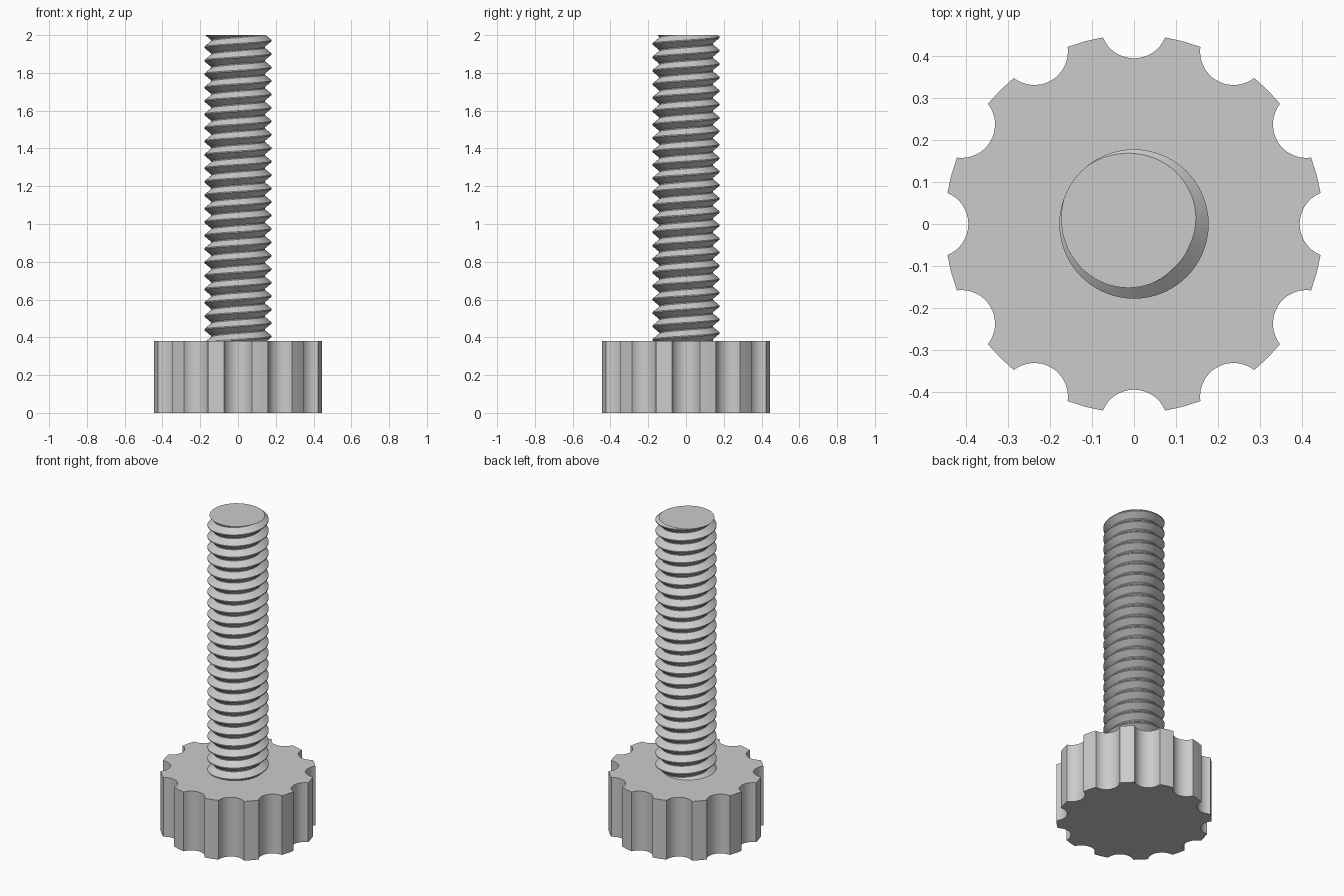
import bpy, bmesh, math
from mathutils import Vector

if "Cube" in bpy.data.objects:
    bpy.data.objects.remove(bpy.data.objects["Cube"], do_unlink=True)

GREY = bpy.data.materials.new("plain_grey")
GREY.use_nodes = True
GREY.diffuse_color = (0.6, 0.6, 0.6, 1)
GREY.node_tree.nodes["Principled BSDF"].inputs["Base Color"].default_value = (0.6, 0.6, 0.6, 1)


def finish(bm, name):
    bmesh.ops.recalc_face_normals(bm, faces=bm.faces[:])
    mesh = bpy.data.meshes.new(name)
    bm.to_mesh(mesh)
    bm.free()
    obj = bpy.data.objects.new(name, mesh)
    bpy.context.collection.objects.link(obj)
    mesh.materials.append(GREY)
    bpy.ops.object.select_all(action='DESELECT')
    obj.select_set(True)
    bpy.context.view_layer.objects.active = obj
    bpy.ops.object.shade_smooth_by_angle(angle=math.radians(30))
    return obj


# Knob: a disc outline with round finger notches, extruded upwards
KNOB_R, KNOB_H = 0.451, 0.38
NOTCHES, NOTCH_R, NOTCH_C, ARC = 12, 0.08, 0.475, 16
# half angle of the notch arc, seen from the notch centre
half = math.acos((NOTCH_C**2 + NOTCH_R**2 - KNOB_R**2) / (2 * NOTCH_C * NOTCH_R))
bm = bmesh.new()
outline = []
for n in range(NOTCHES):
    a = 2 * math.pi * n / NOTCHES
    centre = Vector((math.cos(a), math.sin(a), 0)) * NOTCH_C
    for i in range(ARC + 1):
        b = a + math.pi + half - 2 * half * i / ARC
        outline.append(bm.verts.new(centre + Vector((math.cos(b), math.sin(b), 0)) * NOTCH_R))
    # middle of the rim between two notches
    m = a + math.pi / NOTCHES
    outline.append(bm.verts.new((KNOB_R * math.cos(m), KNOB_R * math.sin(m), 0)))
base = bm.faces.new(outline)
top = bmesh.ops.extrude_face_region(bm, geom=[base], use_keep_orig=True)
bmesh.ops.translate(bm, vec=(0, 0, KNOB_H),
                    verts=[g for g in top["geom"] if isinstance(g, bmesh.types.BMVert)])
finish(bm, "knob")

# Threaded shaft: a V profile swept round a helix, cut flat at both ends
PITCH, CREST, ROOT, STEPS = 0.0712, 0.178, 0.142, 72
PHASE = math.radians(145)          # direction of the crest at the tip
LOW, HIGH = 0.37, 2.0
profile = [(CREST, -0.04), (CREST, 0.04), (ROOT, 0.46), (ROOT, 0.54)]
turns = int((HIGH - LOW) / PITCH) + 4
bm = bmesh.new()
columns = []
for s in range(STEPS + 1):
    a = PHASE + 2 * math.pi * s / STEPS
    columns.append([bm.verts.new((r * math.cos(a), r * math.sin(a),
                                  HIGH + PITCH * (t + f + s / STEPS)))
                    for t in range(-turns + 2, 2) for r, f in profile])
for c, d in zip(columns, columns[1:]):
    for k in range(len(c) - 1):
        bm.faces.new((c[k], d[k], d[k + 1], c[k + 1]))
bmesh.ops.remove_doubles(bm, verts=bm.verts[:], dist=0.0001)
for z, side in ((LOW, -1), (HIGH, 1)):
    cut = bmesh.ops.bisect_plane(bm, geom=bm.verts[:] + bm.edges[:] + bm.faces[:],
                                 plane_co=(0, 0, z), plane_no=(0, 0, side), clear_outer=True)
    rim = [g for g in cut["geom_cut"] if isinstance(g, bmesh.types.BMEdge)]
    bmesh.ops.holes_fill(bm, edges=rim, sides=0)
finish(bm, "threaded_shaft")
